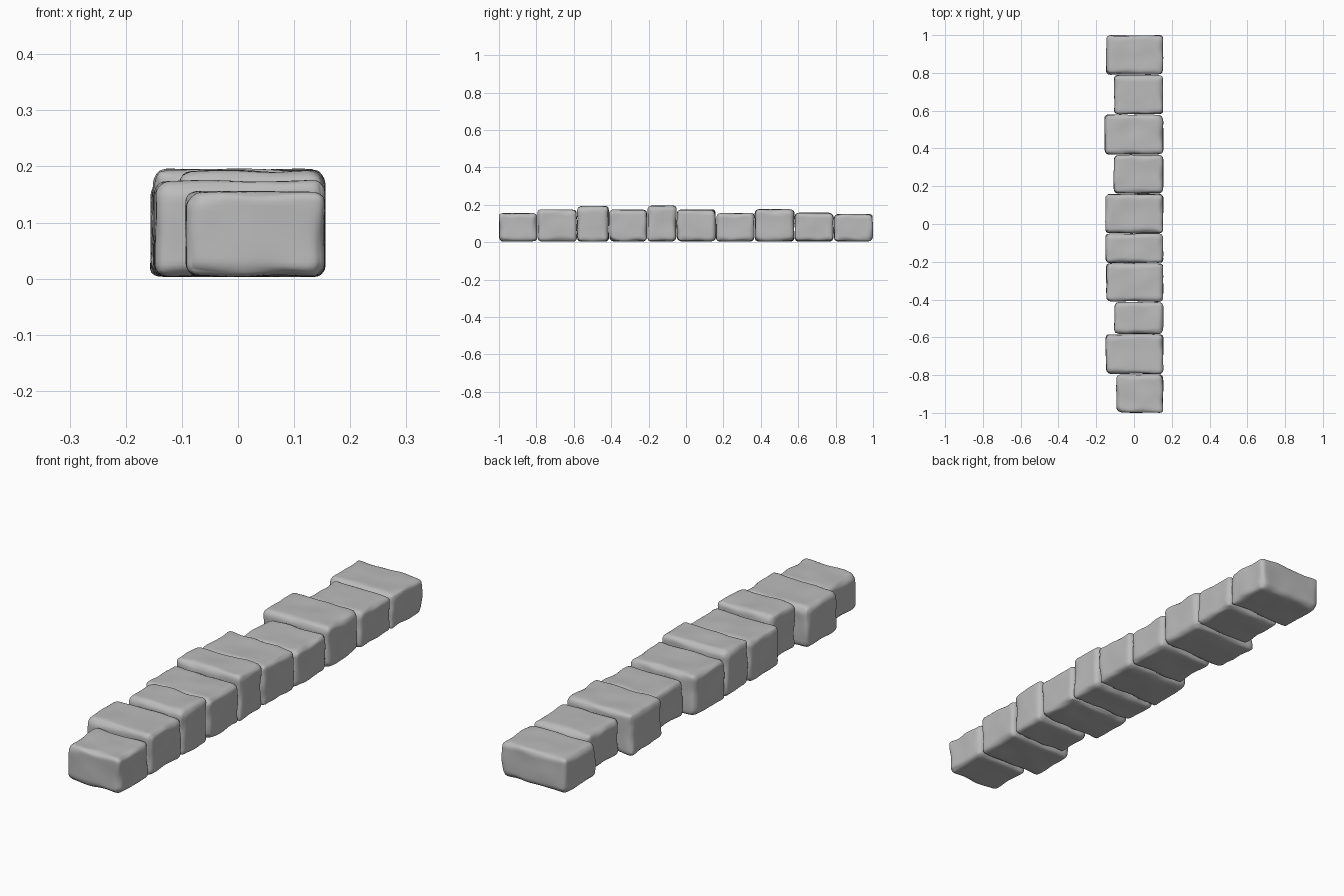
import bpy, bmesh
from mathutils import Vector, noise

cube = bpy.data.objects.get("Cube")
if cube:
    bpy.data.objects.remove(cube, do_unlink=True)

stone = bpy.data.materials.new("grey stone")
stone.use_nodes = True
GREY = (0.5, 0.5, 0.5, 1)
stone.diffuse_color = GREY
stone.node_tree.nodes["Principled BSDF"].inputs["Base Color"].default_value = GREY


def worn_block(name, low, high, seed):
    """Rounded box with softly worn edges and slightly uneven faces."""
    low, high = Vector(low), Vector(high)
    centre, half = (low + high) / 2, (high - low) / 2
    bm = bmesh.new()
    bmesh.ops.create_cube(bm, size=2)
    bmesh.ops.subdivide_edges(bm, edges=bm.edges[:], cuts=19, use_grid_fill=True)
    offset = Vector((seed * 7.3, seed * 3.1, seed * 5.7))
    for v in bm.verts:
        # crowd the grid towards the edges, where the rounding is
        p = Vector([h * (1.4 * c - 0.4 * c ** 3) for h, c in zip(half, v.co)])
        wear = noise.noise(p * 14 + offset)
        radius = 0.026 + 0.014 * wear
        core = Vector([max(-h + radius, min(h - radius, c)) for h, c in zip(half, p)])
        out = (p - core).normalized()
        p = core + out * radius
        dent = 0.002 + 0.004 * noise.noise(p * 11 - offset)
        v.co = centre + p - out * max(dent, 0)
    mesh = bpy.data.meshes.new(name)
    bm.to_mesh(mesh)
    bm.free()
    mesh.materials.append(stone)
    mesh.shade_smooth()
    obj = bpy.data.objects.new(name, mesh)
    bpy.context.collection.objects.link(obj)


# Row of stones from front to back: back edge, left-hand x, height
STONES = [
    (-0.795, -0.095, 0.157), (-0.583, -0.15, 0.176), (-0.412, -0.105, 0.194),
    (-0.207, -0.148, 0.176), (-0.05, -0.152, 0.196), (0.16, -0.153, 0.177),
    (0.367, -0.108, 0.158), (0.58, -0.157, 0.177), (0.79, -0.107, 0.158),
    (1.0, -0.148, 0.152),
]
front = -1.0
for i, (back, side, height) in enumerate(STONES, 1):
    worn_block(f"stone_block_{i}", (side, front, 0.003),
               (0.156, back, height), i)
    front = back
